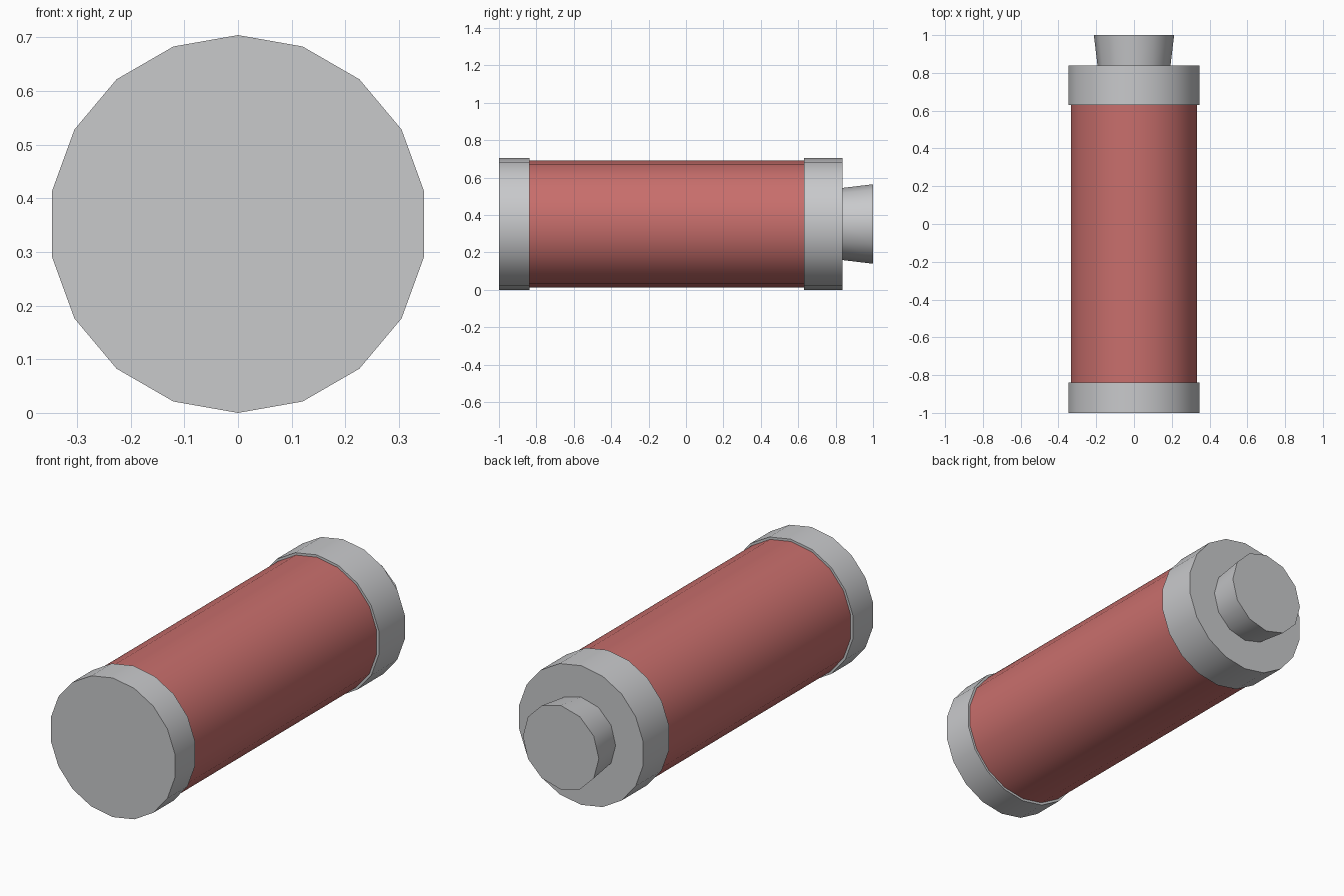
import bpy, bmesh, math

if "Cube" in bpy.data.objects:
    bpy.data.objects.remove(bpy.data.objects["Cube"])

RADIUS = 0.352  # outer radius of the end caps
CENTRE_Z = RADIUS


def material(name, colour):
    mat = bpy.data.materials.new(name)
    mat.diffuse_color = (*colour, 1.0)
    mat.use_nodes = True
    mat.node_tree.nodes["Principled BSDF"].inputs["Base Color"].default_value = mat.diffuse_color
    return mat


def drum(name, sides, y0, r0, y1, r1, mat):
    """Closed drum along y, with one corner pointing straight up."""
    bm = bmesh.new()
    rings = []
    for y, r in ((y0, r0), (y1, r1)):
        angles = [2 * math.pi * i / sides for i in range(sides)]
        rings.append([bm.verts.new((r * math.sin(a), y, CENTRE_Z + r * math.cos(a)))
                      for a in angles])
    for i in range(sides):
        j = (i + 1) % sides
        bm.faces.new((rings[0][i], rings[0][j], rings[1][j], rings[1][i]))
    for ring in rings:
        bm.faces.new(ring)
    bmesh.ops.recalc_face_normals(bm, faces=bm.faces)
    mesh = bpy.data.meshes.new(name)
    bm.to_mesh(mesh)
    bm.free()
    mesh.materials.append(mat)
    obj = bpy.data.objects.new(name, mesh)
    bpy.context.collection.objects.link(obj)
    # Round sides are smooth, rims stay sharp
    bpy.ops.object.select_all(action='DESELECT')
    obj.select_set(True)
    bpy.context.view_layer.objects.active = obj
    bpy.ops.object.shade_smooth_by_angle(angle=math.radians(40))
    return obj


grey = material("light_grey", (0.58, 0.585, 0.6))
red = material("soft_red", (0.58, 0.157, 0.15))

# Main red tank between two grey caps
drum("tank_body", 18, -0.838, 0.34, 0.63, 0.34, red)
drum("front_cap", 18, -1.0, RADIUS, -0.838, RADIUS, grey)
drum("rear_cap", 18, 0.63, RADIUS, 0.838, RADIUS, grey)

# Flared nozzle at the back
drum("nozzle", 12, 0.838, 0.193, 1.0, 0.2125, grey)
